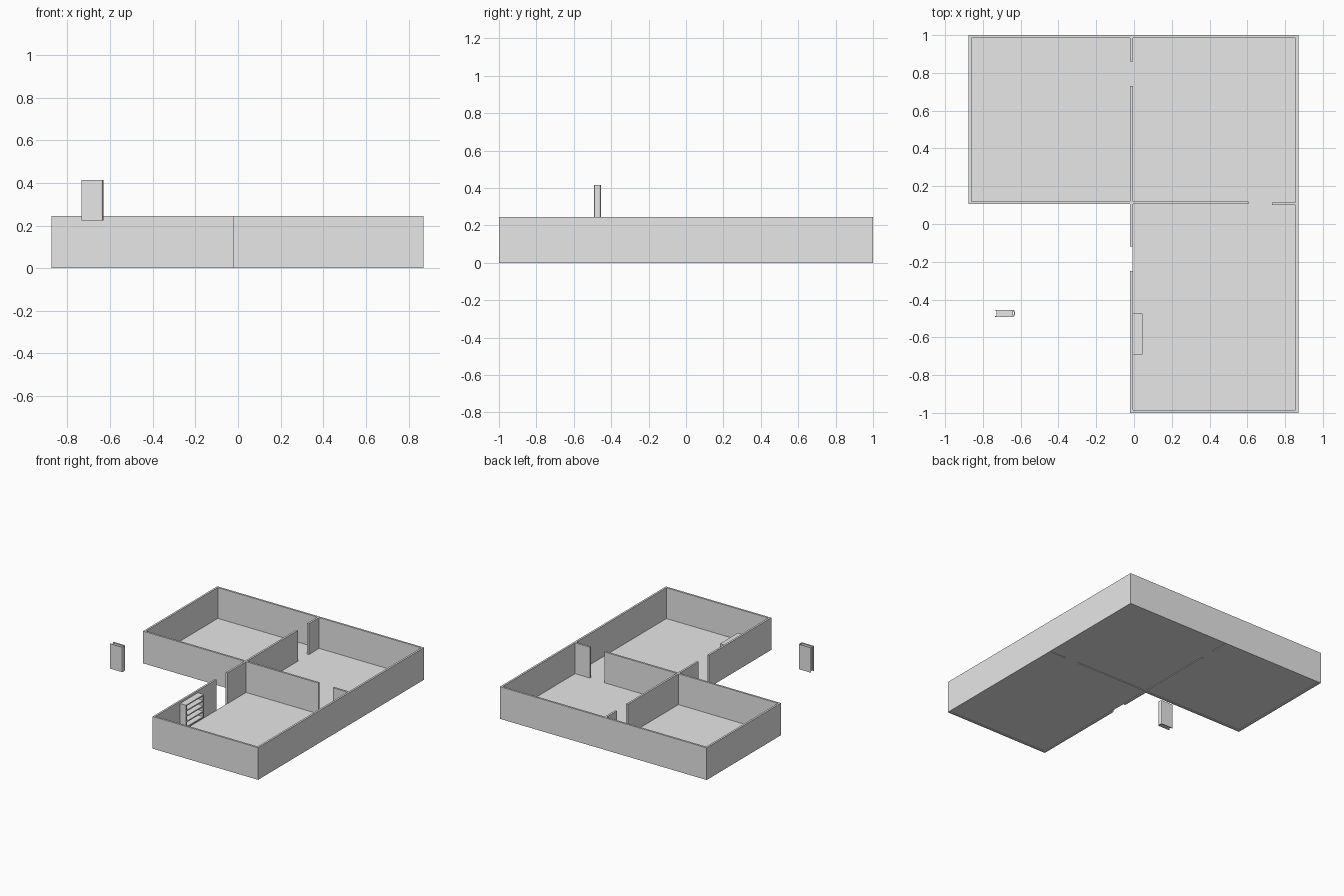
import bpy
import bmesh
import math

cube = bpy.data.objects.get("Cube")
if cube:
    bpy.data.objects.remove(cube, do_unlink=True)

grey = bpy.data.materials.new("plain_grey")
grey.use_nodes = True
grey.diffuse_color = (0.8, 0.8, 0.8, 1)
grey.node_tree.nodes["Principled BSDF"].inputs["Base Color"].default_value = (0.8, 0.8, 0.8, 1)


def finish(name, bm):
    bmesh.ops.recalc_face_normals(bm, faces=bm.faces[:])
    mesh = bpy.data.meshes.new(name)
    bm.to_mesh(mesh)
    bm.free()
    mesh.materials.append(grey)
    obj = bpy.data.objects.new(name, mesh)
    bpy.context.collection.objects.link(obj)
    return obj


def prism(name, outline, z0, z1):
    """Extrude a plan outline from z0 up to z1."""
    bm = bmesh.new()
    face = bm.faces.new([bm.verts.new((x, y, z0)) for x, y in outline])
    top = bmesh.ops.extrude_face_region(bm, geom=[face])["geom"]
    verts = [v for v in top if isinstance(v, bmesh.types.BMVert)]
    bmesh.ops.translate(bm, verts=verts, vec=(0, 0, z1 - z0))
    return finish(name, bm)


def box(name, x0, x1, y0, y1, z0, z1):
    return prism(name, [(x0, y0), (x1, y0), (x1, y1), (x0, y1)], z0, z1)


# Plan dimensions
LEFT, RIGHT, FRONT, BACK = -0.875, 0.87, -1.0, 1.0
MID_X, MID_Y = -0.02, 0.105
T, H = 0.015, 0.245

# L-shaped floor, raised slightly inside the walls
i = T * 0.8
prism("floor", [(MID_X + i, FRONT + i), (RIGHT - i, FRONT + i), (RIGHT - i, BACK - i),
                (LEFT + i, BACK - i), (LEFT + i, MID_Y + i), (MID_X + i, MID_Y + i)],
      0.005, 0.01)

# Outer walls
box("back_wall", LEFT, RIGHT, BACK - T, BACK, 0, H)
box("side_wall_long", RIGHT - T, RIGHT, FRONT, BACK - T, 0, H)
box("side_wall_short", LEFT, LEFT + T, MID_Y, BACK - T, 0, H)
box("front_wall", MID_X, RIGHT - T, FRONT, FRONT + T, 0, H)

# Cross walls, broken by the doorways
box("cross_wall", LEFT + T, 0.605, MID_Y, MID_Y + T, 0, H)
box("cross_wall_stub", 0.73, RIGHT - T, MID_Y - 0.005, MID_Y + T - 0.005, 0, H)
for n, (y0, y1) in enumerate([(FRONT + T, -0.25), (-0.12, MID_Y),
                              (MID_Y + T, 0.73), (0.86, BACK - T)]):
    box(f"middle_wall_{n + 1}", MID_X, MID_X + T, y0, y1, 0, H)

# Wall-hung bookcase, open towards the room
X0, X1, Y0, Y1, Z0, Z1 = MID_X + T, 0.045, -0.69, -0.475, 0.055, 0.23
P = 0.009
box("bookcase_back", X0, X0 + 0.005, Y0 + P, Y1 - P, Z0, Z1)
for name, y in (("front", Y0), ("rear", Y1 - P)):
    box(f"bookcase_side_{name}", X0, X1, y, y + P, Z0, Z1)
for n in range(5):
    z = Z0 + n * (Z1 - Z0 - P) / 4
    box(f"bookcase_shelf_{n + 1}", X0 + 0.005, X1, Y0 + P, Y1 - P, z, z + P)

# Standing book: two covers, recessed pages and a rounded spine
BX0, BX1, BY0, BY1, BZ0, BZ1 = -0.735, -0.64, -0.492, -0.454, 0.225, 0.415
C = 0.005
box("book_cover_front", BX0, BX1, BY0, BY0 + C, BZ0, BZ1)
box("book_cover_back", BX0, BX1, BY1 - C, BY1, BZ0, BZ1)
box("book_pages", BX0 + 0.007, BX1, BY0 + C, BY1 - C, BZ0 + 0.007, BZ1 - 0.007)
mid, half = (BY0 + BY1) / 2, (BY1 - BY0) / 2
angles = [math.pi * (k / 6 - 0.5) for k in range(7)]
outer = [(BX1 + 0.01 * math.cos(a), mid + half * math.sin(a)) for a in angles]
inner = [(BX1 - C + 0.01 * math.cos(a), mid + (half - C) * math.sin(a)) for a in reversed(angles)]
prism("book_spine", outer + inner, BZ0, BZ1)
